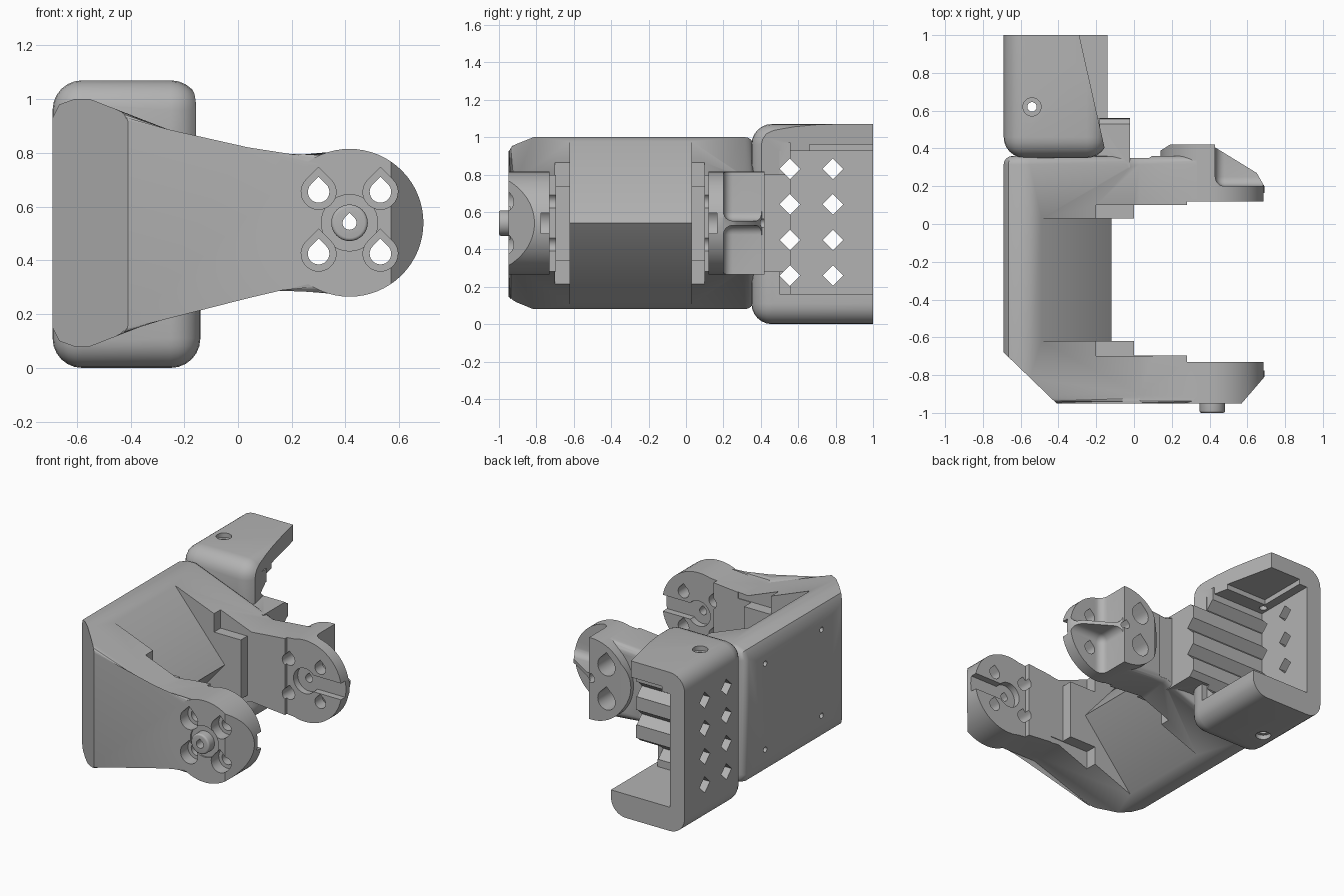
import bpy, bmesh, math
from mathutils import Vector

cube = bpy.data.objects.get("Cube")
if cube:
    bpy.data.objects.remove(cube, do_unlink=True)

grey = bpy.data.materials.new("plain grey")
grey.use_nodes = True
grey.diffuse_color = (0.45, 0.45, 0.45, 1)
grey.node_tree.nodes["Principled BSDF"].inputs["Base Color"].default_value = (0.45, 0.45, 0.45, 1)

CX, CZ = 0.415, 0.54      # pivot axis
MAP = {"x": lambda u, v, d: (d, u, v),
       "y": lambda u, v, d: (u, d, v),
       "z": lambda u, v, d: (u, v, d)}


def finish(name, bm):
    bmesh.ops.recalc_face_normals(bm, faces=bm.faces)
    mesh = bpy.data.meshes.new(name)
    bm.to_mesh(mesh)
    bm.free()
    mesh.materials.append(grey)
    ob = bpy.data.objects.new(name, mesh)
    bpy.context.collection.objects.link(ob)
    return ob


def prism(name, pts, axis, lo, hi, round_lo=0, round_hi=0):
    """Extrude a 2D outline along an axis, with optional rounded ends."""
    bm = bmesh.new()
    ends = [[bm.verts.new(MAP[axis](u, v, d)) for u, v in pts] for d in (lo, hi)]
    caps = [bm.faces.new(e) for e in ends]
    n = len(pts)
    for i in range(n):
        j = (i + 1) % n
        bm.faces.new((ends[0][i], ends[0][j], ends[1][j], ends[1][i]))
    rims = [list(c.edges) for c in caps]
    for rim, r in zip(rims, (round_lo, round_hi)):
        if r:
            bmesh.ops.bevel(bm, geom=rim, offset=r, segments=4, profile=0.5, affect="EDGES")
    return finish(name, bm)


def box(name, x, y, z, r=0):
    bm = bmesh.new()
    bmesh.ops.create_cube(bm, size=1)
    for v in bm.verts:
        v.co = Vector([(s[0] + s[1]) / 2 + c * (s[1] - s[0]) for s, c in zip((x, y, z), v.co)])
    if r:
        bmesh.ops.bevel(bm, geom=list(bm.edges), offset=r, segments=6, profile=0.5, affect="EDGES")
    return finish(name, bm)


def ring(u, v, r, n=32):
    return [(u + r * math.cos(math.tau * i / n), v + r * math.sin(math.tau * i / n)) for i in range(n)]


def teardrop(u, v, r):
    a = [math.radians(135 + 270 * i / 20) for i in range(21)]
    return [(u, v + r * 1.414)] + [(u + r * math.cos(t), v + r * math.sin(t)) for t in a]


def combine(ob, other, op="DIFFERENCE"):
    mod = ob.modifiers.new("combine", "BOOLEAN")
    mod.operation, mod.solver, mod.object = op, "EXACT", other
    bpy.context.view_layer.objects.active = ob
    bpy.ops.object.modifier_apply(modifier=mod.name)
    bpy.data.objects.remove(other, do_unlink=True)


def cut(ob, other):
    combine(ob, other)


def join(ob, other):
    combine(ob, other, "UNION")


# Tapered side outline, symmetric about the pivot height
half = [(0.36, 0.265), (0.03, 0.235), (-0.55, 0.46), (-0.61, 0.46), (-0.665, 0.44), (-0.69, 0.39)]
outline = [(x, CZ + h) for x, h in half] + [(x, CZ - h) for x, h in reversed(half)]
frame = prism("bracket_frame", outline, "y", -0.95, 0.36, 0.045, 0.045)
join(frame, prism("round_ends", ring(CX, CZ, 0.275, 64), "y", -0.95, 0.42, 0, 0.08))

# Plan outline of the two arms and the spine
plan = [(-0.8, 0.5), (-0.8, -0.574), (-0.358, -1.0), (0.527, -1.0), (0.69, -0.81), (0.75, -0.73),
        (0.28, -0.73), (0.28, -0.695), (0, -0.695), (0, -0.62), (-0.12, -0.62), (-0.12, 0.03),
        (0, 0.03), (0, 0.1), (0.28, 0.1), (0.28, 0.12), (0.75, 0.12), (0.75, 0.5),
        (0.19, 0.5), (0.19, 0.42), (0.08, 0.35), (-0.02, 0.35), (-0.02, 0.5)]
combine(frame, prism("plan", plan, "z", -0.2, 1.3), "INTERSECT")

# Ridged inner face of the spine, and lowered inner corners beside it
for s in (1, -1):
    wedge = [(-0.12, CZ), (-0.535, CZ + s * 0.49), (-0.535, CZ + s * 0.7), (0.1, CZ + s * 0.7), (0.1, CZ)]
    cut(frame, prism("wedge", wedge, "y", -0.62, 0.03))
    z = sorted((CZ + s * 0.2, CZ + s * 0.6))
    for y in ((-0.70, -0.5), (-0.1, 0.1)):
        cut(frame, box("corner", (-0.2, 0.1), y, z))
    # Scoops behind the rear disc leave a thin fin between them
    z = sorted((CZ + s * 0.012, CZ + s * 0.5))
    cut(frame, box("scoop", (0.43, 0.9), (0.2, 0.6), z, 0.05))
fin_slope = [(0.43, 0.405), (0.65, 0.27), (0.69, 0.2), (0.9, 0.2), (0.9, 0.6), (0.43, 0.6)]
cut(frame, prism("fin_slope", fin_slope, "z", 0.1, 1.0))

# Pivot boss on the front disc
cut(frame, prism("boss_recess", ring(CX, CZ, 0.105), "y", -1.0, -0.94))
join(frame, prism("boss", ring(CX, CZ, 0.068), "y", -1.0, -0.85, 0.012))

# Horn slots on the facing sides of the discs
for lo, hi in ((-0.775, -0.6), (0.0, 0.165)):
    cut(frame, box("slot", (CX, 0.9), (lo, hi), (CZ - 0.055, CZ + 0.055)))
    cut(frame, prism("slot_hub", ring(CX, CZ, 0.085), "y", lo, hi))

# Rear housing, open toward the side and the back
housing = box("housing", (-0.69, -0.14), (0.35, 1.3), (0, 1.07), 0.11)
cut(housing, box("trim", (-1, 1), (1.0, 2), (-1, 2)))
cut(housing, box("cavity", (-0.58, 0.2), (0.5, 1.2), (0.16, 0.925)))
cut(housing, box("ceiling_recess", (-0.52, 0.2), (0.66, 1.2), (0.9, 0.96)))
cut(housing, prism("slant", [(-0.29, 1.0), (-0.155, 0.4), (0.1, 0.4), (0.1, 1.1), (-0.31, 1.1)],
                   "z", 0.6, 1.3))
join(housing, box("rib_block", (-0.62, -0.02), (0.2, 0.56), (0.28, 0.8)))
join(housing, box("rib_root", (-0.62, -0.18), (0.38, 0.56), (0.1, 0.97)))
cut(housing, box("arm_clear", (-0.3, 0.3), (-0.1, 0.3), (0, 1.1)))
join(frame, housing)

# Square vent holes, also grooving the rib block
for y in (0.555, 0.785):
    for i in range(4):
        z = 0.26 + 0.19 * i
        cut(frame, prism("vent", [(y - 0.055, z), (y, z - 0.055), (y + 0.055, z), (y, z + 0.055)],
                         "x", -1, 0.3))

# Screw holes in the discs, with teardrop tops
for dx in (-0.115, 0.115):
    for dz in (-0.115, 0.115):
        x, z = CX + dx, CZ + dz
        cut(frame, prism("screw", teardrop(x, z, 0.04), "y", -1.1, 0.6))
        cut(frame, prism("front_bore", teardrop(x, z, 0.065), "y", -1.1, -0.87))
        cut(frame, prism("rear_bore", teardrop(x, z, 0.065), "y", 0.24, 0.6))
cut(frame, prism("pivot_hole", teardrop(CX, CZ, 0.026), "y", -1.1, 0.6))

# Housing screw holes and small holes in the spine plate
cut(frame, prism("cap_hole", ring(-0.54, 0.62, 0.025), "z", -0.1, 1.2))
for lo, hi in ((-0.1, 0.03), (1.04, 1.2)):
    cut(frame, prism("cap_bore", ring(-0.54, 0.62, 0.048), "z", lo, hi))
for y in (0.14, -0.46):
    for z in (0.25, 0.83):
        cut(frame, prism("plate_hole", ring(y, z, 0.018, 16), "x", -0.8, -0.6))

bpy.ops.object.select_all(action="DESELECT")
frame.select_set(True)
bpy.context.view_layer.objects.active = frame
bpy.ops.object.shade_smooth_by_angle(angle=math.radians(30))
